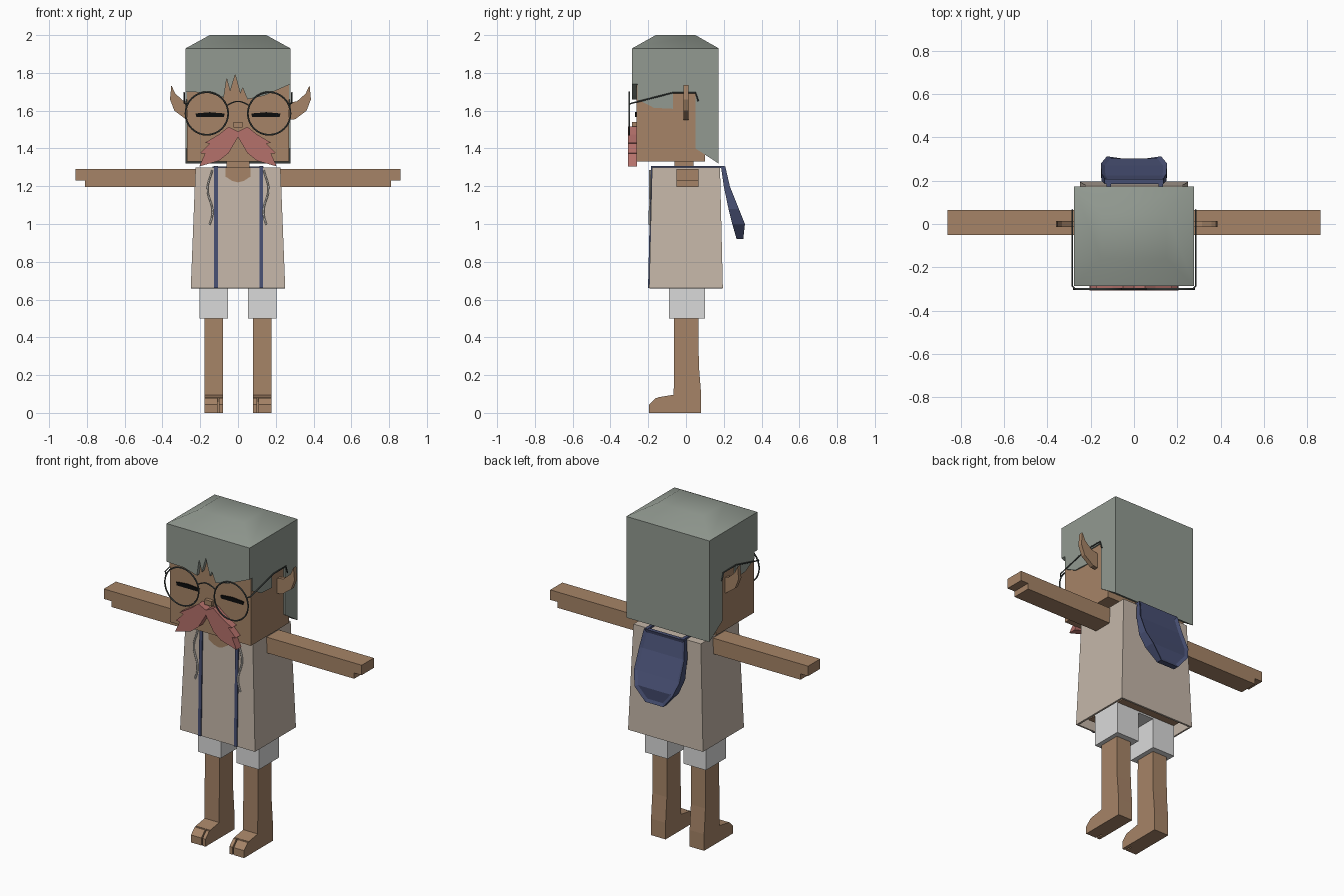
import bpy, bmesh
from math import pi, sin

cube = bpy.data.objects.get("Cube")
if cube:
    bpy.data.objects.remove(cube, do_unlink=True)


def material(name, rgb):
    lin = [(c / 255 / 12.92) if c < 11 else ((c / 255 + 0.055) / 1.055) ** 2.4 for c in rgb]
    m = bpy.data.materials.new(name)
    m.use_nodes = True
    m.diffuse_color = (*lin, 1)
    m.node_tree.nodes["Principled BSDF"].inputs["Base Color"].default_value = (*lin, 1)
    return m


SKIN = material("brown skin", (166, 132, 103))
HAIR = material("grey green hair", (146, 154, 145))
SHIRT = material("beige shirt", (197, 183, 169))
SHORTS = material("light grey shorts", (218, 218, 218))
NAVY = material("navy cloth", (72, 80, 116))
PINK = material("dusty pink whiskers", (181, 113, 107))
METAL = material("dark frame", (72, 78, 76))
BLACK = material("black lashes", (12, 12, 12))
CORD = material("pale cord", (226, 222, 216))


def finish(name, bm, mat):
    bmesh.ops.recalc_face_normals(bm, faces=bm.faces)
    me = bpy.data.meshes.new(name)
    bm.to_mesh(me)
    bm.free()
    me.materials.append(mat)
    ob = bpy.data.objects.new(name, me)
    bpy.context.collection.objects.link(ob)
    return ob


def loft(name, rings, mat, bottom=True):
    """Join rings of equal length, the first ring being the bottom."""
    bm = bmesh.new()
    loops = [[bm.verts.new(p) for p in ring] for ring in rings]
    n = len(loops[0])
    for a, b in zip(loops, loops[1:]):
        for i in range(n):
            j = (i + 1) % n
            bm.faces.new((a[i], a[j], b[j], b[i]))
    bm.faces.new(loops[-1])
    if bottom:
        bm.faces.new(loops[0][::-1])
    return finish(name, bm, mat)


def prism(name, axis, pts, a, b, mat):
    """Extrude a flat outline along x or y, from a to b."""
    place = (lambda p, d: (d, p[0], p[1])) if axis == "x" else (lambda p, d: (p[0], d, p[1]))
    return loft(name, [[place(p, d) for p in pts] for d in (a, b)], mat)


def rect(x0, x1, y0, y1, z):
    return [(x0, y0, z), (x1, y0, z), (x1, y1, z), (x0, y1, z)]


def box(name, x, y, z, mat):
    return loft(name, [rect(*x, *y, h) for h in z], mat)


def tube(name, pts, radius, mat):
    cu = bpy.data.curves.new(name, "CURVE")
    cu.dimensions = "3D"
    cu.bevel_depth = radius
    cu.bevel_resolution = 1
    cu.use_fill_caps = True
    sp = cu.splines.new("POLY")
    sp.points.add(len(pts) - 1)
    for q, p in zip(sp.points, pts):
        q.co = (*p, 1)
    cu.materials.append(mat)
    ob = bpy.data.objects.new(name, cu)
    bpy.context.collection.objects.link(ob)
    return ob


def smooth(ob, angle):
    bpy.ops.object.select_all(action="DESELECT")
    ob.select_set(True)
    bpy.context.view_layer.objects.active = ob
    bpy.ops.object.shade_smooth_by_angle(angle=angle)


# Head, neck and torso
box("head", (-.27, .27), (-.263, .1), (1.33, 1.85), SKIN)
box("neck", (-.06, .06), (-.06, .04), (1.2, 1.35), SKIN)
box("torso", (-.2, .2), (-.15, .15), (.69, 1.27), SKIN)
box("nose", (-.024, .024), (-.285, -.26), (1.51, 1.54), SKIN)

# Hair: side and back mass, cut fringe, and sloped crown
prism("hair_sides", "x", [(-.258, 1.93), (-.258, 1.66), (-.17, 1.615), (-.07, 1.61), (-.07, 1.69),
                          (.05, 1.69), (.05, 1.4), (.173, 1.32), (.173, 1.93)], -.277, .277, HAIR)
prism("hair_fringe", "y", [(-.277, 1.93), (-.277, 1.7), (-.16, 1.695), (-.075, 1.67), (-.06, 1.77),
                           (-.042, 1.7), (-.015, 1.79), (.012, 1.69), (.025, 1.72), (.05, 1.66),
                           (.14, 1.68), (.277, 1.74), (.277, 1.93)], -.285, -.255, HAIR)
crown = loft("hair_crown", [rect(-.277, .277, -.285, .173, 1.93),
                            rect(-.15, .15, -.16, .05, 2)], HAIR)
smooth(crown, pi / 4)

# Moustache with feathered ends
half = [(.05, 1.515), (.1, 1.475), (.175, 1.43), (.15, 1.425), (.2, 1.375), (.175, 1.372),
        (.205, 1.305), (.1, 1.335), (.05, 1.375)]
outline = [(0, 1.49)] + half + [(0, 1.46)] + [(-x, z) for x, z in reversed(half)]
prism("moustache", "y", outline, -.307, -.26, PINK)

# Glasses bridge
tube("glasses_bridge", [(-.055 + i * .022, -.3, 1.63 + .02 * sin(pi * i / 5)) for i in range(6)],
     .004, METAL)

for side, s in (("left", 1), ("right", -1)):
    def both(a, b):
        return tuple(sorted((s * a, s * b)))

    # Closed eyes, slightly drooping outward
    prism(side + "_eye", "y", [(s * .07, 1.585), (s * .075, 1.566), (s * .22, 1.566),
                               (s * .225, 1.585), (s * .15, 1.592)], -.269, -.262, BLACK)

    # Glasses rim and temple arm
    bpy.ops.mesh.primitive_torus_add(location=(s * .165, -.3, 1.585), rotation=(pi / 2, 0, 0),
                                     major_radius=.113, minor_radius=.0045,
                                     major_segments=32, minor_segments=6)
    rim = bpy.context.object
    rim.name = side + "_glasses_rim"
    rim.data.materials.append(METAL)
    smooth(rim, pi / 3)
    tube(side + "_glasses_arm", [(s * .272, -.3, 1.635), (s * .285, -.285, 1.64), (s * .285, -.07, 1.695),
                                 (s * .285, .05, 1.695), (s * .285, .065, 1.65)], .004, METAL)

    # Pointed ear, set a touch toward the left
    ear = [(.25, 1.55), (.29, 1.555), (.35, 1.6), (.373, 1.66), (.366, 1.735),
           (.345, 1.69), (.3, 1.65), (.25, 1.64)]
    prism(side + "_ear", "y", [(s * x + .013, z) for x, z in ear], -.013, .013, SKIN)

    # Arm with a stepped hand
    prism(side + "_arm", "y", [(s * .19, 1.195), (s * .81, 1.195), (s * .81, 1.23), (s * .86, 1.23),
                               (s * .86, 1.29), (s * .19, 1.29)], -.05, .065, SKIN)

    # Leg and heel, then the split toes
    prism(side + "_leg", "x", [(-.15, 0), (-.15, .082), (-.065, .096), (-.063, .55), (.065, .55),
                               (.068, .25), (.08, .1), (.08, 0)], s * .08, s * .177, SKIN)
    toe = [(-.145, 0), (-.195, 0), (-.195, .045), (-.16, .08), (-.145, .08)]
    prism(side + "_big_toe", "x", toe, s * .08, s * .1, SKIN)
    prism(side + "_toes", "x", toe, s * .108, s * .177, SKIN)

    # Shorts leg
    box(side + "_shorts_leg", both(.052, .203), (-.09, .1), (.5, .7), SHORTS)

    # Hood strap running up the chest and over the shoulder
    prism(side + "_strap", "x", [(-.201, .66), (-.186, 1.308), (.205, 1.308), (.205, 1.297),
                                 (-.175, 1.297), (-.19, .66)], s * .12 - .007, s * .12 + .013, NAVY)

    # Loose wavy cord on the chest
    cord = [(s * (.148 + .014 * sin(i * .75 - 1)), -.19 - .003 * i / 10, 1.285 - .029 * i) for i in range(11)]
    tube(side + "_cord", cord, .005, CORD)

box("shorts_waist", (-.19, .19), (-.09, .1), (.68, .74), SHORTS)

# Tapered shirt, open below, with a neckline
shirt = loft("shirt", [rect(-.25, .25, -.195, .195, .66),
                       rect(-.225, .225, -.18, .18, 1.298)], SHIRT, bottom=False)
shell = shirt.modifiers.new("cloth", "SOLIDIFY")
shell.thickness = .015
shell.offset = -1
prism("neckline", "y", [(-.065, 1.298), (-.065, 1.25), (-.03, 1.228), (0, 1.22), (.03, 1.228),
                        (.065, 1.25), (.065, 1.298)], -.186, -.177, SKIN)

# Hood hanging behind, with a sunken panel
rows = [(.92, .06, .268, .303), (1, .125, .245, .312), (1.08, .152, .225, .28),
        (1.2, .15, .2, .232), (1.305, .135, .185, .208)]
hood = loft("hood", [rect(-w, w, y0, y1, z) for z, w, y0, y1 in rows], NAVY)
bm = bmesh.new()
bm.from_mesh(hood.data)
back = [f for f in bm.faces if f.normal.y > .5]
bmesh.ops.inset_region(bm, faces=back, thickness=.018, depth=-.01, use_even_offset=True)
bm.to_mesh(hood.data)
bm.free()
